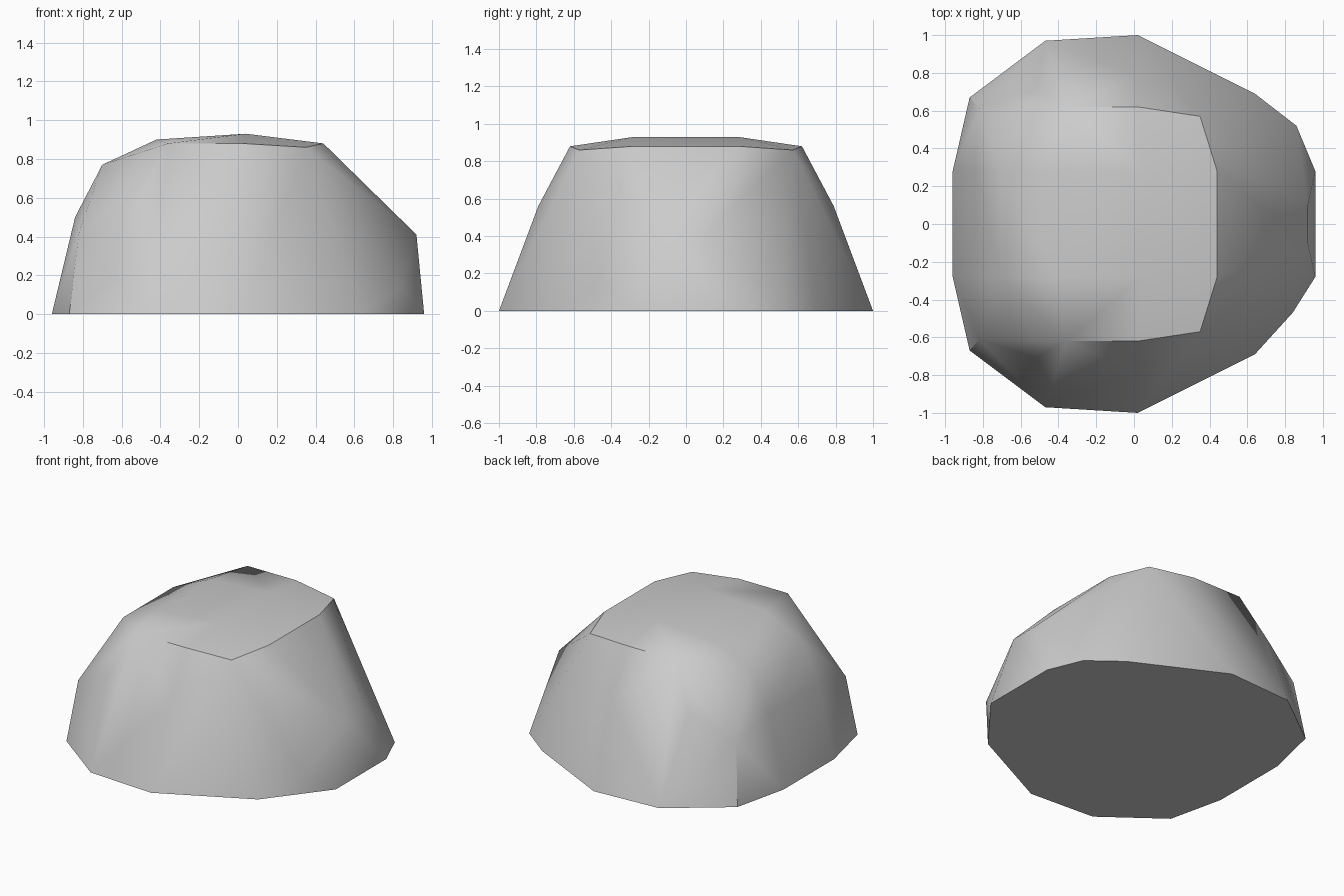
import bpy, bmesh, math

cube = bpy.data.objects.get("Cube")
if cube:
    bpy.data.objects.remove(cube, do_unlink=True)

stone = bpy.data.materials.new("stone_grey")
stone.use_nodes = True
grey = (0.6, 0.6, 0.6, 1)
stone.diffuse_color = grey
stone.node_tree.nodes["Principled BSDF"].inputs["Base Color"].default_value = grey

# Corners of the boulder on its back half (x, y, z), mirrored to the front
ground = [(-.96, .28, 0), (-.87, .67, 0), (-.47, .97, 0),
          (.02, 1, 0), (.64, .69, 0), (.96, .28, 0)]
flanks = [(-.84, .28, .5), (-.82, .61, .42), (-.52, .71, .58),
          (.02, .79, .56), (.92, .1, .41)]
crown = [(-.7, .28, .77), (-.42, .28, .9), (.04, .28, .93), (.44, .28, .88),
         (.35, .57, .86), (.02, .62, .88), (-.36, .62, .88)]

# Two chipped corners that differ between back and front
chips = [(.86, .52, 0), (.84, -.47, .14)]

bm = bmesh.new()
for x, y, z in ground + flanks + crown:
    for side in (1, -1):
        bm.verts.new((x, y * side, z))
for corner in chips:
    bm.verts.new(corner)

# Wrap the corners in a faceted skin and merge the flat underside
hull = bmesh.ops.convex_hull(bm, input=bm.verts)
unused = {v for v in hull["geom_interior"] + hull["geom_unused"]
          if isinstance(v, bmesh.types.BMVert)}
bmesh.ops.delete(bm, geom=list(unused), context="VERTS")
bmesh.ops.dissolve_limit(bm, angle_limit=math.radians(1),
                         verts=bm.verts, edges=bm.edges)
bmesh.ops.recalc_face_normals(bm, faces=bm.faces)

mesh = bpy.data.meshes.new("boulder")
bm.to_mesh(mesh)
bm.free()
mesh.materials.append(stone)
boulder = bpy.data.objects.new("boulder", mesh)
bpy.context.collection.objects.link(boulder)

# Soft shading with crisp ridges
bpy.ops.object.select_all(action="DESELECT")
boulder.select_set(True)
bpy.context.view_layer.objects.active = boulder
bpy.ops.object.shade_smooth_by_angle(angle=math.radians(30))
